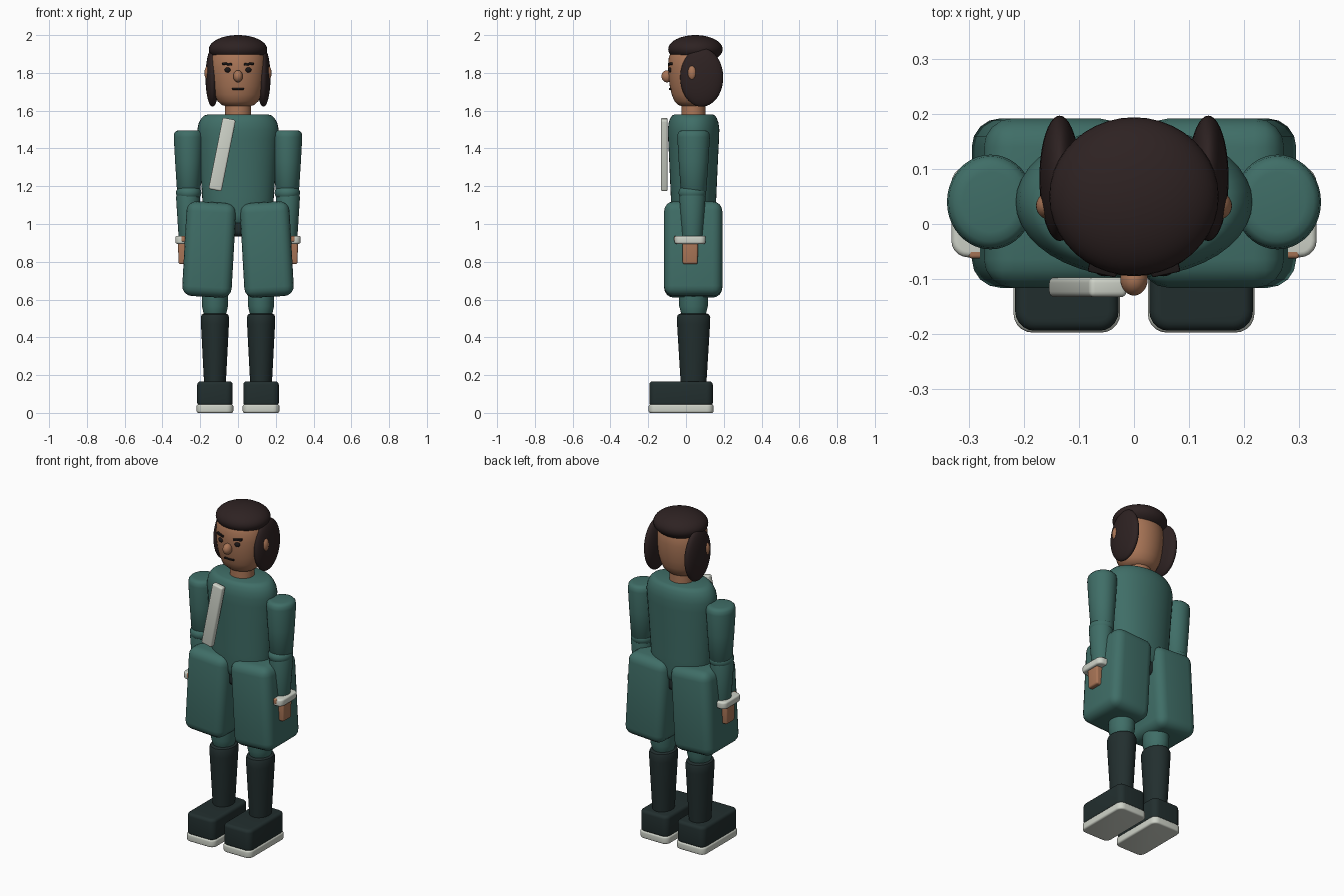
import bpy, bmesh, math
from mathutils import Matrix, Vector

if "Cube" in bpy.data.objects:
    bpy.data.objects.remove(bpy.data.objects["Cube"])


def material(name, rgb):
    m = bpy.data.materials.new(name)
    m.diffuse_color = (*rgb, 1)
    m.use_nodes = True
    m.node_tree.nodes["Principled BSDF"].inputs["Base Color"].default_value = m.diffuse_color
    return m


TEAL = material("teal cloth", (0.05, 0.155, 0.135))
SKIN = material("tan skin", (0.40, 0.18, 0.095))
HAIR = material("dark brown hair", (0.027, 0.016, 0.016))
BOOT = material("dark leather", (0.016, 0.028, 0.028))
PALE = material("pale trim", (0.62, 0.65, 0.58))
INK = material("black features", (0.012, 0.009, 0.009))


def finish(name, bm, mat, loc, rot=(0, 0, 0), angle=40):
    bmesh.ops.recalc_face_normals(bm, faces=bm.faces)
    me = bpy.data.meshes.new(name)
    bm.to_mesh(me)
    bm.free()
    me.materials.append(mat)
    ob = bpy.data.objects.new(name, me)
    bpy.context.collection.objects.link(ob)
    ob.location, ob.rotation_euler = loc, rot
    bpy.ops.object.select_all(action='DESELECT')
    bpy.context.view_layer.objects.active = ob
    ob.select_set(True)
    bpy.ops.object.shade_smooth_by_angle(angle=math.radians(angle))
    return ob


def box(name, mat, loc, size, bevel=0.01, rot=(0, 0, 0), taper=1.0, corner=0.0):
    """Rounded box; taper scales the lower end, corner rounds the upright edges first."""
    bm = bmesh.new()
    bmesh.ops.create_cube(bm, size=1, matrix=Matrix.Diagonal((*size, 1)))
    for v in bm.verts:
        if v.co.z < 0:
            v.co.x *= taper
            v.co.y *= taper
    if corner:
        upright = [e for e in bm.edges
                   if abs(e.verts[0].co.z - e.verts[1].co.z) > size[2] / 2]
        bmesh.ops.bevel(bm, geom=upright, offset=corner, segments=5,
                        profile=0.5, affect='EDGES')
        edges = [e for e in bm.edges
                 if abs(e.verts[0].co.z - e.verts[1].co.z) < 1e-5]
    else:
        edges = bm.edges[:]
    if bevel:
        bmesh.ops.bevel(bm, geom=edges, offset=bevel, segments=4,
                        profile=0.5, affect='EDGES')
    return finish(name, bm, mat, loc, rot)


def ball(name, mat, loc, radii, rot=(0, 0, 0)):
    bm = bmesh.new()
    bmesh.ops.create_uvsphere(bm, u_segments=40, v_segments=24, radius=1,
                              matrix=Matrix.Diagonal((*radii, 1)))
    return finish(name, bm, mat, loc, rot)


def lathe(name, mat, loc, profile, depth=1.0, n=40):
    """Turned solid from (radius, z) pairs, closed at both ends; depth scales y."""
    bm = bmesh.new()
    rings = []
    for r, z in profile:
        rings.append([bm.verts.new((r * math.cos(2 * math.pi * i / n),
                                    r * depth * math.sin(2 * math.pi * i / n), z))
                      for i in range(n)])
    for a, b in zip(rings, rings[1:]):
        for i in range(n):
            j = (i + 1) % n
            bm.faces.new((a[i], a[j], b[j], b[i]))
    bm.faces.new(rings[0])
    bm.faces.new(rings[-1])
    return finish(name, bm, mat, loc)


Y = 0.04  # depth of the body axis

# Torso, pelvis and neck
lathe("torso", TEAL, (0, Y, 0),
      [(0.15, 1.0), (0.175, 1.015), (0.184, 1.05), (0.19, 1.15), (0.202, 1.32),
       (0.212, 1.45), (0.215, 1.50), (0.208, 1.535), (0.194, 1.56),
       (0.178, 1.575), (0.158, 1.58)], depth=0.635)
box("pelvis", BOOT, (0, Y, 0.99), (0.28, 0.2, 0.11), 0.03)
lathe("neck", SKIN, (0, Y, 0), [(0.07, 1.55), (0.067, 1.67)], depth=0.93)
box("chest_sash", PALE, (-0.084, -0.115, 1.368), (0.07, 0.036, 0.385), 0.01,
    rot=(0, math.radians(11.3), 0))

# Head with hair cap
lathe("head", SKIN, (0, 0.035, 0),
      [(0.06, 1.622), (0.085, 1.63), (0.108, 1.65), (0.124, 1.685), (0.136, 1.73),
       (0.143, 1.78), (0.146, 1.83), (0.142, 1.88), (0.12, 1.93), (0.06, 1.96)],
      depth=0.89)
ball("hair_cap", HAIR, (0, 0.05, 1.925), (0.154, 0.144, 0.075))
ball("nose", SKIN, (0, -0.1, 1.782), (0.025, 0.03, 0.032))
box("mouth", INK, (0, -0.083, 1.715), (0.062, 0.014, 0.009), 0.002)

for s, side in ((-1, "left"), (1, "right")):
    # Face and side hair
    ball(f"{side}_eye", INK, (s * 0.054, -0.083, 1.816), (0.017, 0.012, 0.014))
    box(f"{side}_brow", INK, (s * 0.057, -0.083, 1.847), (0.052, 0.018, 0.013), 0.003,
        rot=(0, s * math.radians(-6), s * math.radians(12)))
    ball(f"{side}_hair_lock", HAIR, (s * 0.135, 0.083, 1.776), (0.037, 0.114, 0.155))
    ball(f"{side}_ear", SKIN, (s * 0.153, 0.033, 1.80), (0.025, 0.025, 0.042))

    # Arm
    lathe(f"{side}_upper_arm", TEAL, (s * 0.261, Y, 0),
          [(0.055, 1.165), (0.062, 1.175), (0.072, 1.33), (0.079, 1.46),
           (0.076, 1.482), (0.066, 1.493), (0.05, 1.496)], depth=1.09)
    ball(f"{side}_elbow", TEAL, (s * 0.261, 0.034, 1.165), (0.067, 0.073, 0.05))
    lathe(f"{side}_forearm", TEAL, (s * 0.264, 0.034, 0),
          [(0.048, 0.925), (0.051, 0.94), (0.064, 1.14), (0.058, 1.17)], depth=1.08)
    box(f"{side}_cuff", PALE, (s * 0.264, 0.022, 0.916), (0.136, 0.165, 0.042), 0.01,
        corner=0.03)
    box(f"{side}_hand", SKIN, (s * 0.266, 0.022, 0.855), (0.104, 0.084, 0.135), 0.01,
        taper=0.94)
    box(f"{side}_thumb", SKIN, (s * 0.283, -0.045, 0.922), (0.036, 0.035, 0.03), 0.006)

    # Wide trouser block, knee and boot
    box(f"{side}_trouser", TEAL, (s * 0.153, 0.038, 0.865), (0.262, 0.308, 0.502), 0.052,
        rot=(0, s * math.radians(-3.2), 0))
    lathe(f"{side}_knee", TEAL, (s * 0.122, Y, 0),
          [(0.055, 0.515), (0.062, 0.535), (0.069, 0.565), (0.07, 0.65)], depth=1.1)
    lathe(f"{side}_boot_shaft", BOOT, (s * 0.122, Y, 0),
          [(0.056, 0.14), (0.06, 0.2), (0.074, 0.47), (0.075, 0.505),
           (0.07, 0.52), (0.06, 0.526)], depth=1.18)
    box(f"{side}_shoe", BOOT, (s * 0.122, -0.026, 0.102), (0.188, 0.336, 0.13), 0.018,
        corner=0.035)
    box(f"{side}_sole", PALE, (s * 0.122, -0.026, 0.0225), (0.194, 0.343, 0.045), 0.01,
        corner=0.035)
